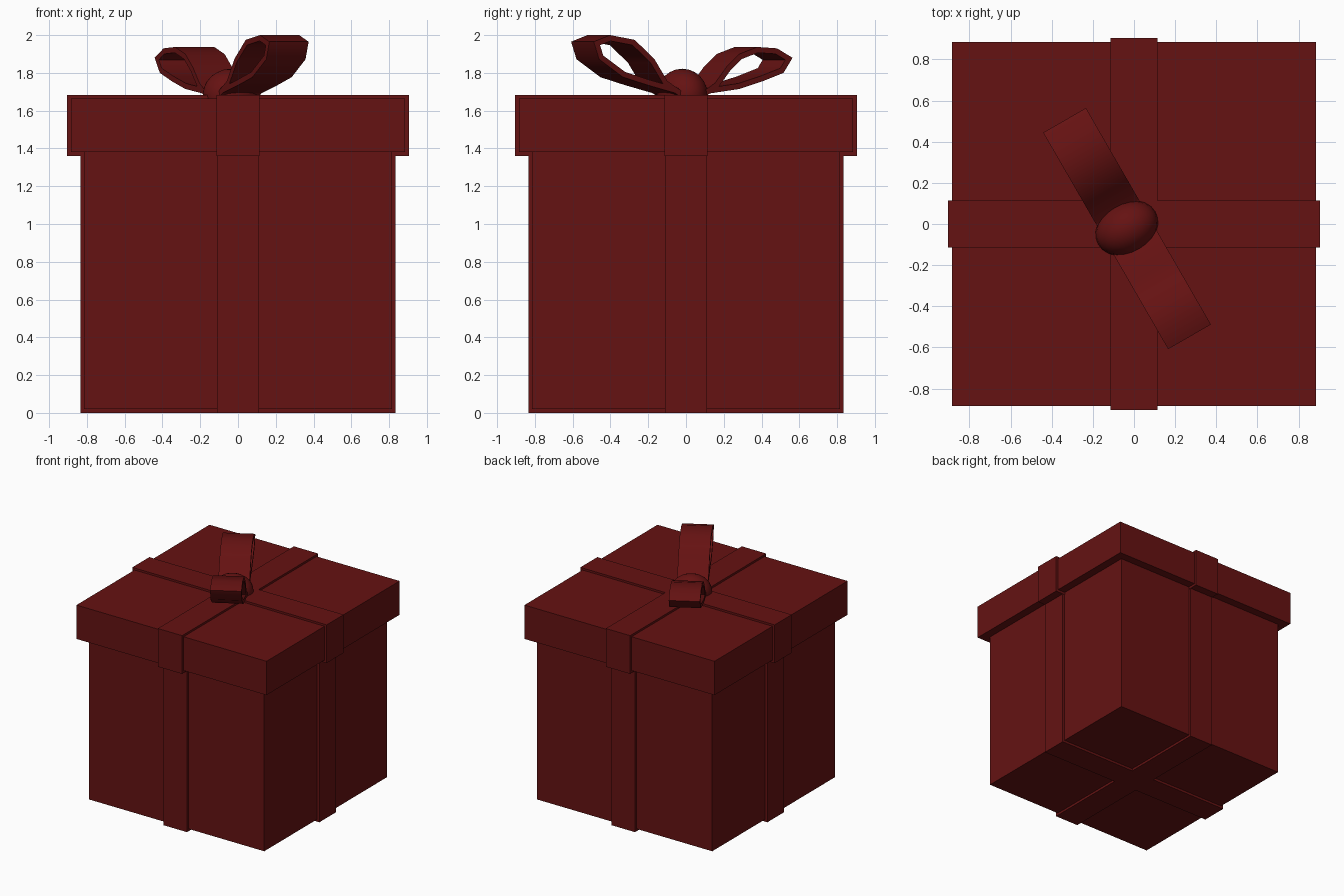
import bpy
import math
from mathutils import Matrix, Vector

if "Cube" in bpy.data.objects:
    bpy.data.objects.remove(bpy.data.objects["Cube"])

red = bpy.data.materials.new("dark_red")
red.diffuse_color = (0.13, 0.006, 0.006, 1)
red.use_nodes = True
red.node_tree.nodes["Principled BSDF"].inputs["Base Color"].default_value = red.diffuse_color


def box(name, x, y, z0, z1):
    bpy.ops.mesh.primitive_cube_add(size=2)
    ob = bpy.context.object
    ob.name = name
    ob.data.transform(Matrix.Translation((0, 0, (z0 + z1) / 2)) @
                      Matrix.Diagonal((x, y, (z1 - z0) / 2, 1)))
    ob.data.materials.append(red)
    return ob


# Box and lid
box("box_body", 0.815, 0.815, 0.02, 1.40)
box("lid", 0.885, 0.885, 1.38, 1.665)

# Flat ribbons wrapped around the box and the lid, one per axis
for tag, r, w, z0, z1 in (("box", 0.835, 0.11, 0, 1.40),
                          ("lid", 0.905, 0.113, 1.36, 1.682)):
    box(tag + "_ribbon_x", r, w, z0, z1)
    box(tag + "_ribbon_y", w, r, z0, z1)

# Bow axis on the lid
centre = Vector((-0.035, -0.02, 0))
along = Vector((0.5, -0.866, 0))
across = Vector((0.866, 0.5, 0)) * 0.12


def bow_loop(name, side, profile):
    """Sweep an open (distance, height) profile across the ribbon width."""
    verts = []
    for s, z in profile:
        p = centre + along * s * side + Vector((0, 0, z))
        verts += [p - across * side, p + across * side]
    faces = [(2 * i, 2 * i + 1, 2 * i + 3, 2 * i + 2)
             for i in range(len(profile) - 1)]
    me = bpy.data.meshes.new(name)
    me.from_pydata(verts, [], faces)
    me.materials.append(red)
    ob = bpy.data.objects.new(name, me)
    bpy.context.collection.objects.link(ob)
    mod = ob.modifiers.new("thickness", "SOLIDIFY")
    mod.thickness = 0.03
    mod.offset = -1
    mod.use_even_offset = True
    # thicken inwards: profile runs over the top, so normals must face up there
    if me.polygons[3].normal.z < 0:
        me.flip_normals()
    bpy.context.view_layer.objects.active = ob
    bpy.ops.object.select_all(action="DESELECT")
    ob.select_set(True)
    bpy.ops.object.modifier_apply(modifier=mod.name)
    bpy.ops.object.shade_smooth_by_angle(angle=math.radians(50))


# Tall front loop and lower back loop
bow_loop("bow_loop_front", 1, [
    (0.05, 1.69), (0.16, 1.757), (0.24, 1.874), (0.36, 1.975), (0.51, 2.0),
    (0.61, 1.965), (0.577, 1.872), (0.43, 1.777), (0.28, 1.735), (0.10, 1.69)])
bow_loop("bow_loop_back", -1, [
    (0.04, 1.69), (0.13, 1.745), (0.20, 1.83), (0.28, 1.90), (0.39, 1.937),
    (0.51, 1.93), (0.605, 1.88), (0.55, 1.80), (0.42, 1.755), (0.28, 1.715),
    (0.09, 1.69)])

# Rounded knot
bpy.ops.mesh.primitive_uv_sphere_add(segments=24, ring_count=12, radius=1)
knot = bpy.context.object
knot.name = "bow_knot"
knot.data.transform(Matrix.Translation(centre + Vector((0, 0, 1.685))) @
                    Matrix.Rotation(math.radians(30), 4, "Z") @
                    Matrix.Diagonal((0.16, 0.125, 0.137, 1)))
knot.data.materials.append(red)
bpy.ops.object.shade_smooth()
